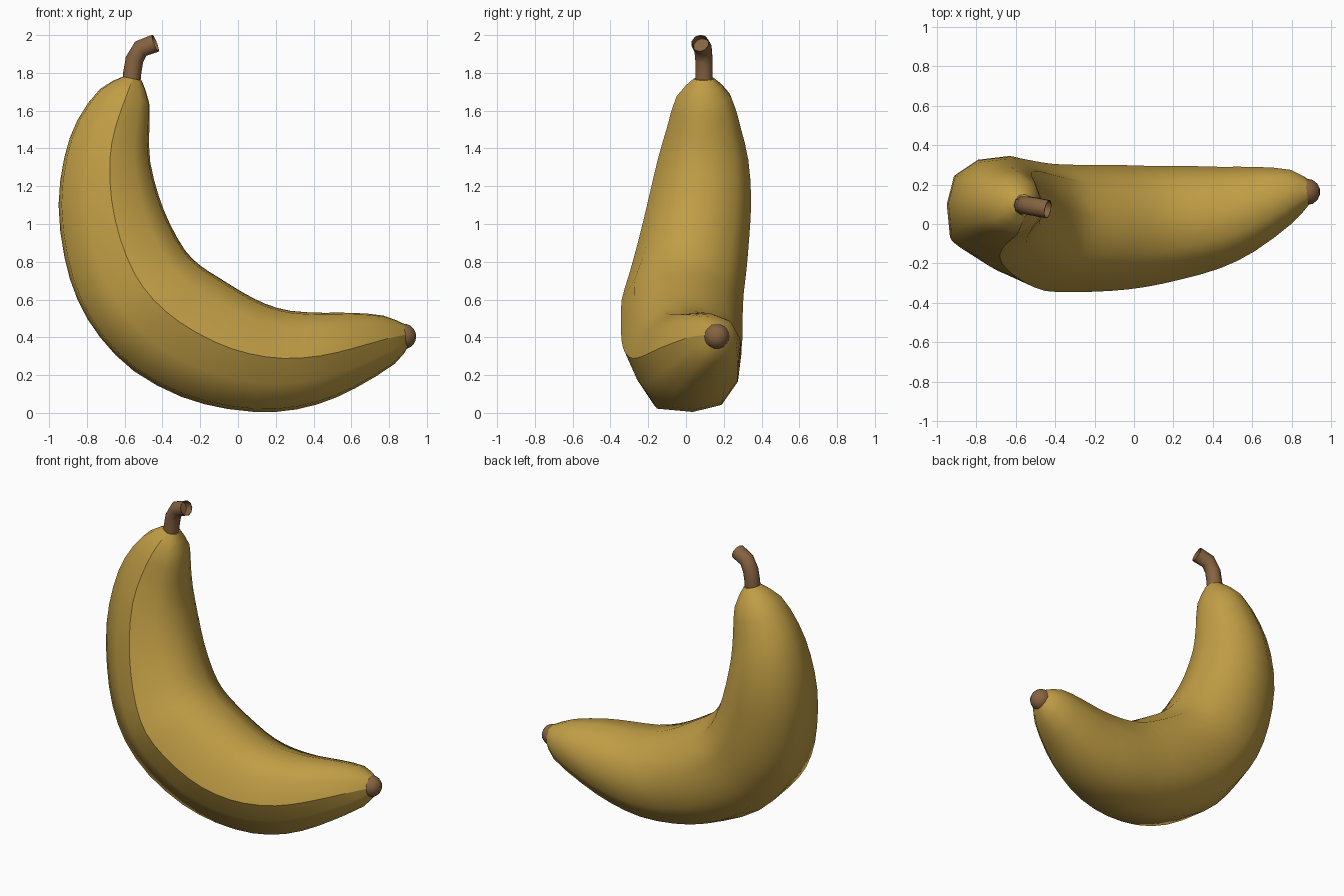
import bpy, bmesh, math
from mathutils import Vector

old = bpy.data.objects.get("Cube")
if old:
    bpy.data.objects.remove(old, do_unlink=True)


def make_material(name, rgb):
    mat = bpy.data.materials.new(name)
    mat.use_nodes = True
    colour = (*rgb, 1.0)
    mat.diffuse_color = colour
    mat.node_tree.nodes["Principled BSDF"].inputs["Base Color"].default_value = colour
    return mat


def finish(bm, name, material):
    bmesh.ops.recalc_face_normals(bm, faces=bm.faces)
    mesh = bpy.data.meshes.new(name)
    bm.to_mesh(mesh)
    bm.free()
    mesh.materials.append(material)
    obj = bpy.data.objects.new(name, mesh)
    bpy.context.collection.objects.link(obj)
    return obj


def loft(bm, rings, cap_start=True, cap_end=True, sharp_index=None):
    """Skin a list of point rings, with an optional sharp lengthwise ridge."""
    loops = [[bm.verts.new(p) for p in ring] for ring in rings]
    count = len(loops[0])
    for a, b in zip(loops, loops[1:]):
        for i in range(count):
            j = (i + 1) % count
            bm.faces.new((a[i], a[j], b[j], b[i])).smooth = True
        if sharp_index is not None:
            bm.edges.get((a[sharp_index], b[sharp_index])).smooth = False
    for wanted, loop in ((cap_start, loops[0]), (cap_end, loops[-1])):
        if wanted:
            cap = bm.faces.new(loop)
            for edge in cap.edges:
                edge.smooth = False


def halfway(rows):
    """Add a smooth in-between row between each pair of rows."""
    result = []
    for i in range(len(rows) - 1):
        p, q = rows[i], rows[i + 1]
        before, after = rows[max(i - 1, 0)], rows[min(i + 2, len(rows) - 1)]
        middle = [(9 * (b + c) - a - d) / 16 for a, b, c, d in zip(before, p, q, after)]
        result += [p, middle]
    return result + [rows[-1]]


peel = make_material("ripe yellow", (0.53, 0.34, 0.06))
brown = make_material("stem brown", (0.24, 0.125, 0.052))

# Stations: outer x, outer z, inner x, inner z, front y, back y
stations = [
    (-.61, 1.78, -.51, 1.76, .04, .15),
    (-.73, 1.715, -.47, 1.64, -.05, .24),
    (-.85, 1.55, -.47, 1.48, -.1, .29),
    (-.92, 1.35, -.465, 1.33, -.15, .33),
    (-.95, 1.1, -.42, 1.15, -.2, .345),
    (-.92, .83, -.36, 1, -.25, .335),
    (-.85, .6, -.28, .86, -.3, .32),
    (-.73, .4, -.2, .78, -.34, .305),
    (-.55, .22, -.1, .715, -.345, .3),
    (-.3, .085, .03, .635, -.34, .3),
    (-.05, .02, .15, .575, -.32, .295),
    (.2, .005, .28, .54, -.28, .295),
    (.42, .045, .45, .53, -.225, .29),
    (.62, .13, .6, .53, -.14, .29),
    (.83, .26, .77, .515, 0, .275),
    (.9, .35, .88, .47, .1, .22),
]

# Cross-section: share of the way from outer to inner edge, share front to back
section = [(0, .1), (.07, .63), (.3, .93), (.6, 1), (.88, .72), (1, .15),
           (.98, -.4), (.82, -.78), (.53, -1), (.28, -.8), (.03, -.5)]
ridge = 8

rings = []
for ox, oz, ix, iz, front, back in halfway(stations):
    mid, half = (front + back) / 2, (back - front) / 2
    rings.append([(ox + (ix - ox) * u, mid + half * v, oz + (iz - oz) * u)
                  for u, v in section])
bm = bmesh.new()
loft(bm, rings, sharp_index=ridge)
finish(bm, "fruit_body", peel)

# Bent stem with a shallow hollow at its cut end
path = [Vector(p) for p in ((-.565, .095, 1.74), (-.56, .095, 1.8), (-.548, .095, 1.87),
                            (-.515, .09, 1.928), (-.437, .075, 1.957))]
rings = []
for i, centre in enumerate(path):
    along = (path[min(i + 1, len(path) - 1)] - path[max(i - 1, 0)]).normalized()
    side = Vector((0, 1, 0)).cross(along).normalized()
    up = along.cross(side)
    rings.append([centre + 0.048 * (side * math.cos(a) + up * math.sin(a))
                  for a in (math.tau * k / 10 for k in range(10))])
inward = -0.05 * along
rings.append([centre + (p - centre) * 0.92 for p in rings[-1]])
rings.append([p + inward for p in rings[-1]])
bm = bmesh.new()
loft(bm, rings)
stem = finish(bm, "stem", brown)

# Round blossom tip
bm = bmesh.new()
bmesh.ops.create_uvsphere(bm, u_segments=14, v_segments=10, radius=0.067)
for face in bm.faces:
    face.smooth = True
tip = finish(bm, "blossom_tip", brown)
tip.location = (.878, .163, .405)

# Keep the cut end of the stem crisp
bpy.ops.object.select_all(action='DESELECT')
stem.select_set(True)
bpy.context.view_layer.objects.active = stem
bpy.ops.object.shade_smooth_by_angle(angle=math.radians(50))
